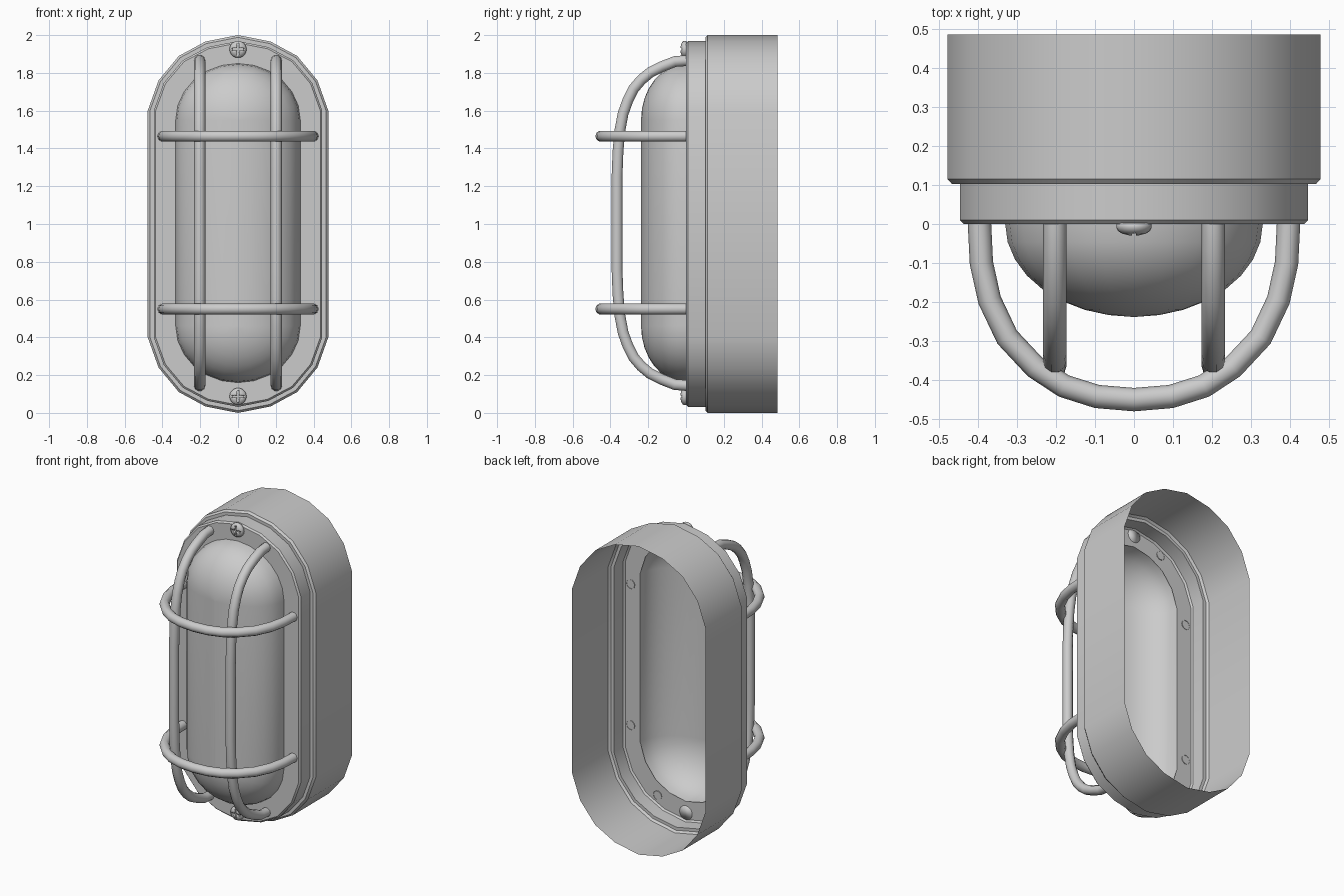
import bpy, bmesh, math
from mathutils import Matrix, Vector

if "Cube" in bpy.data.objects:
    bpy.data.objects.remove(bpy.data.objects["Cube"])

ZM = 1.005  # middle height of flange opening, glass and cage

# Rounded-end outline: unit quarter arcs for the faceted case and the finer glass
CASE_ARC = [(1, 0), (.88, .4), (.655, .725), (.36, .915), (0, 1)]
GLASS_ARC = [(math.cos(i * math.pi / 12), math.sin(i * math.pi / 12)) for i in range(7)]


def outline(y, hx, zc, rz, arc, zm=1.0):
    """Long rounded loop: half width hx, arc centres at zm +/- zc, arc height rz."""
    half = arc + [(-a, b) for a, b in reversed(arc[:-1])]
    top = [Vector((a * hx, y, zm + zc + b * rz)) for a, b in half]
    bottom = [Vector((-a * hx, y, zm - zc - b * rz)) for a, b in half]
    return top + bottom


def activate(ob):
    bpy.ops.object.select_all(action='DESELECT')
    ob.select_set(True)
    bpy.context.view_layer.objects.active = ob


def finish(bm, name, angle=35):
    me = bpy.data.meshes.new(name)
    bm.to_mesh(me)
    bm.free()
    ob = bpy.data.objects.new(name, me)
    bpy.context.collection.objects.link(ob)
    activate(ob)
    bpy.ops.object.shade_smooth_by_angle(angle=math.radians(angle))
    return ob


def loft(name, loops, cap=False, angle=35):
    bm = bmesh.new()
    rings = [[bm.verts.new(p) for p in loop] for loop in loops]
    n = len(rings[0])
    for a, b in zip(rings, rings[1:]):
        for i in range(n):
            j = (i + 1) % n
            bm.faces.new((a[i], a[j], b[j], b[i]))
    if cap:
        bm.faces.new(rings[-1])
        bmesh.ops.remove_doubles(bm, verts=bm.verts, dist=1e-5)
    return finish(bm, name, angle)


# Open-backed housing with a stepped front flange
steps = [(.485, 0), (.115, 0), (.102, .012), (.102, .032), (.01, .032), (0, .042)]
loops = [outline(y, .478 - d, .6, .4 - d, CASE_ARC) for y, d in steps]
loops.append(outline(0, .33, .545, .3, CASE_ARC, ZM))
loft("housing", loops)

# Domed glass cover
N = 8
dome = []
for i in range(N):
    t = i / N * math.pi / 2
    c = math.cos(t)
    dome.append(outline(-.238 * math.sin(t), .33 * c, .545, .3 * c, GLASS_ARC, ZM))
# final ring collapses to a centre ridge
dome.append(outline(-.238, .004, .545, .004, GLASS_ARC, ZM))
loft("glass_cover", dome, cap=True, angle=50)


# Wire cage
def wire(name, pts):
    cu = bpy.data.curves.new(name, 'CURVE')
    cu.dimensions = '3D'
    cu.bevel_depth = .03
    cu.bevel_resolution = 3
    sp = cu.splines.new('POLY')
    sp.points.add(len(pts) - 1)
    for p, co in zip(sp.points, pts):
        p.co = (*co, 1)
    ob = bpy.data.objects.new(name, cu)
    bpy.context.collection.objects.link(ob)
    activate(ob)
    bpy.ops.object.convert(target='MESH')
    bpy.ops.object.shade_smooth_by_angle(angle=math.radians(50))


up = [(.003, .86), (-.06, .855), (-.13, .827), (-.19, .797), (-.237, .758), (-.278, .71),
      (-.308, .65), (-.333, .58), (-.35, .49), (-.36, .38), (-.365, .25)]
side = up + [(y, -h) for y, h in reversed(up)]
for s, label in ((-1, "left"), (1, "right")):
    wire("vertical_bar_" + label, [(s * .203, y, ZM + h) for y, h in side])

across = [(.396, .003), (.391, -.1), (.37, -.195), (.325, -.29), (.253, -.367),
          (.18, -.415), (.095, -.442)]
hoop = across + [(0, -.45)] + [(-x, y) for x, y in reversed(across)]
for z, label in ((.55, "lower"), (1.465, "upper")):
    wire("cross_bar_" + label, [(x, y, z) for x, y in hoop])


# Cross-slotted fixing screws
def screw(name, z):
    prof = [(.045, .002), (.045, -.01), (.041, -.018), (.03, -.025), (.015, -.029)]
    rings = [[Vector((r * math.cos(a), y, z + r * math.sin(a)))
              for a in (k * math.tau / 20 for k in range(20))] for r, y in prof]
    ob = loft(name, rings, cap=True)
    bm = bmesh.new()
    bm.from_mesh(ob.data)
    bmesh.ops.holes_fill(bm, edges=[e for e in bm.edges if e.is_boundary])
    bmesh.ops.recalc_face_normals(bm, faces=bm.faces)
    bm.to_mesh(ob.data)
    bm.free()
    for size in ((.06, .03, .011), (.011, .03, .06)):
        cb = bmesh.new()
        bmesh.ops.create_cube(cb, size=1, matrix=Matrix.Translation((0, -.031, z))
                              @ Matrix.Diagonal((*size, 1)))
        cutter = finish(cb, "slot_cutter")
        cutter.hide_render = True
        activate(ob)
        mod = ob.modifiers.new("slot", 'BOOLEAN')
        mod.operation = 'DIFFERENCE'
        mod.object = cutter
        bpy.ops.object.modifier_apply(modifier=mod.name)
        bpy.data.objects.remove(cutter)


screw("screw_top", 1.925)
screw("screw_bottom", .087)
